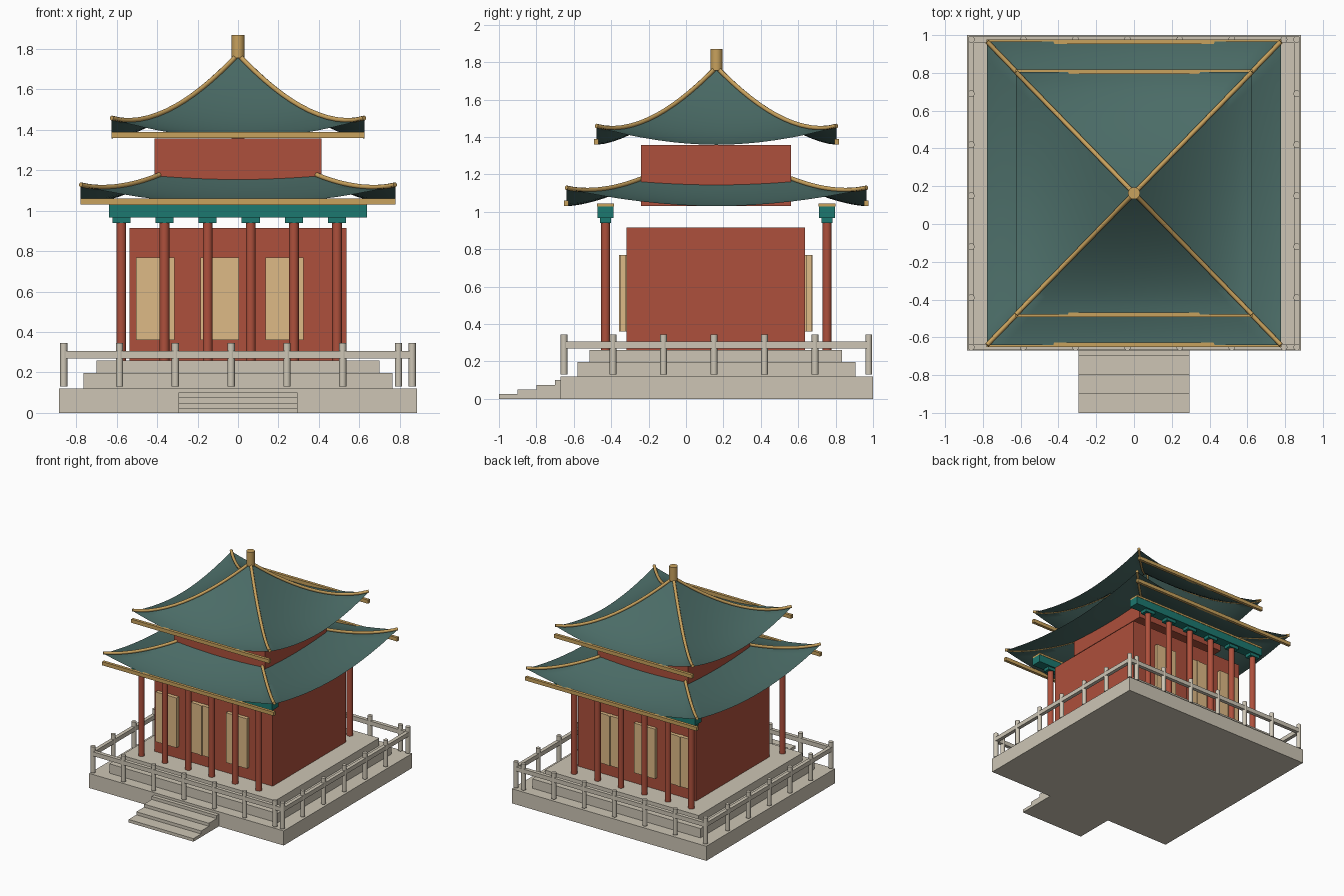
import bpy, bmesh
from math import radians
from mathutils import Vector

if "Cube" in bpy.data.objects:
    bpy.data.objects.remove(bpy.data.objects["Cube"])

CY = 0.163  # centre of the building along y


def mat(name, rgb):
    m = bpy.data.materials.new(name)
    m.diffuse_color = (*rgb, 1)
    m.use_nodes = True
    m.node_tree.nodes["Principled BSDF"].inputs["Base Color"].default_value = m.diffuse_color
    return m


STONE = mat("stone", (0.61, 0.56, 0.46))
RED = mat("red", (0.42, 0.08, 0.045))
GOLD = mat("gold", (0.58, 0.36, 0.11))
DOOR = mat("door", (0.73, 0.49, 0.24))
TEAL = mat("teal", (0.012, 0.19, 0.16))
TILE = mat("tile", (0.07, 0.15, 0.135))


def finish(name, bm, m):
    me = bpy.data.meshes.new(name)
    bm.to_mesh(me)
    bm.free()
    ob = bpy.data.objects.new(name, me)
    bpy.context.collection.objects.link(ob)
    me.materials.append(m)
    return ob


def boxes(name, m, items):
    """items: (x0, x1, y0, y1, z0, z1)"""
    bm = bmesh.new()
    for x0, x1, y0, y1, z0, z1 in items:
        vs = bmesh.ops.create_cube(bm, size=1)["verts"]
        bmesh.ops.scale(bm, vec=(x1 - x0, y1 - y0, z1 - z0), verts=vs)
        bmesh.ops.translate(bm, vec=((x0 + x1) / 2, (y0 + y1) / 2, (z0 + z1) / 2), verts=vs)
    return finish(name, bm, m)


def smooth(ob):
    bpy.ops.object.select_all(action='DESELECT')
    ob.select_set(True)
    bpy.context.view_layer.objects.active = ob
    bpy.ops.object.shade_smooth_by_angle(angle=radians(35))


def cylinders(name, m, points, r, z0, z1, sides=16):
    bm = bmesh.new()
    for x, y in points:
        vs = bmesh.ops.create_cone(bm, cap_ends=True, segments=sides, radius1=r,
                                   radius2=r, depth=z1 - z0)["verts"]
        bmesh.ops.translate(bm, vec=(x, y, (z0 + z1) / 2), verts=vs)
    smooth(finish(name, bm, m))


# stone terraces and front steps
boxes("terrace_base", STONE, [(-.885, .885, -.67, 1, 0, .12)])
boxes("terrace_middle", STONE, [(-.765, .765, -.58, .905, .12, .197)])
boxes("terrace_top", STONE, [(-.7, .7, -.515, .835, .197, .26)])
boxes("front_steps", STONE, [(-.295, .295, -1 + .1 * i, -.67, .025 * i, .025 * (i + 1))
                             for i in range(4)])

# railing around the terrace
RX, F, B = .862, -.652, .977
post_x = [-RX + .276 * i for i in range(7)] + [RX]
post_y = [-.39 + .27 * i for i in range(5)]
cylinders("railing_posts", STONE,
          [(x, y) for x in post_x for y in (F, B)] + [(x, y) for x in (-RX, RX) for y in post_y],
          .018, .13, .345)
w = .015
boxes("railing_rails", STONE,
      [(-RX, RX, y - w, y + w, .27, .305) for y in (F, B)] +
      [(x - w, x + w, F, B, .27, .305) for x in (-RX, RX)])

# halls
boxes("lower_hall", RED, [(-.538, .538, -.317, .637, .26, .915)])
boxes("upper_hall", RED, [(-.413, .413, -.24, .562, 1.03, 1.358)])

# doors on front and back, each with two leaves
doors, mullions = [], []
for x in (-.41, -.09, .23):
    for y0, y1 in ((-.35, -.32), (.642, .67)):
        doors.append((x - .095, x + .095, y0, y1, .36, .77))
        mullions.append((x - .01, x + .01, y0 - .007, y1 + .007, .36, .77))
boxes("doors", DOOR, doors)
boxes("door_mullions", DOOR, mullions)

# columns, brackets and beams
col_x = [-.577 + .2134 * i for i in range(6)]
ROWS = (-.43, .754)
cylinders("columns", RED, [(x, y) for x in col_x for y in ROWS], .024, .26, .945)
boxes("column_brackets", TEAL, [(x - .045, x + .045, y - .03, y + .03, .94, .968)
                                for x in col_x for y in ROWS])
boxes("bracket_beams", TEAL, [(-.638, .638, y - .042, y + .042, .966, 1.028) for y in ROWS])
boxes("beam_caps", GOLD, [(-.638, .638, y - .045, y + .045, 1.028, 1.044) for y in ROWS])

# eave bars under each roof
for name, hx, hy, z in (("lower_eave_bars", .78, .802, 1.03), ("upper_eave_bars", .627, .643, 1.36)):
    boxes(name, GOLD, [(-hx, hx, CY + s * hy - .012, CY + s * hy + .012, z, z + .03)
                       for s in (-1, 1)])


def roof(name, hx, hy, s0, zb, height, lift):
    """Curved four-sided roof with upturned corners and round hip ridges."""
    def pt(s, t, side):
        z = zb + height * (1 - s) ** 1.6 + lift * s ** 2.5 * abs(t) ** 1.9
        a, b = ((t, -1), (1, t), (-t, 1), (-1, -t))[side]
        return Vector((a * s * hx, CY + b * s * hy, z))
    n, k = 14, 16
    ss = [s0 + (1 - s0) * i / n for i in range(n + 1)]
    bm = bmesh.new()
    for side in range(4):
        g = [[bm.verts.new(pt(s, -1 + 2 * j / k, side)) for j in range(k + 1)] for s in ss]
        for i in range(n):
            for j in range(k):
                bm.faces.new((g[i][j], g[i + 1][j], g[i + 1][j + 1], g[i][j + 1]))
    bmesh.ops.remove_doubles(bm, verts=bm.verts, dist=1e-5)
    smooth(finish(name, bm, TILE))
    cu = bpy.data.curves.new(name + "_ridges", 'CURVE')
    cu.dimensions = '3D'
    cu.bevel_depth = .012
    cu.bevel_resolution = 2
    cu.use_fill_caps = True
    for side in range(4):
        sp = cu.splines.new('POLY')
        sp.points.add(n)
        for p, s in zip(sp.points, ss):
            p.co = (*(pt(s, 1, side) + Vector((0, 0, .006))), 1)
    cu.materials.append(GOLD)
    bpy.context.collection.objects.link(bpy.data.objects.new(name + "_ridges", cu))


roof("lower_roof", .778, .803, .5, 1.03, .38, .093)
roof("upper_roof", .625, .642, 0, 1.358, .41, .095)

# roof finial
cylinders("finial", GOLD, [(0, CY)], .032, 1.755, 1.87)
